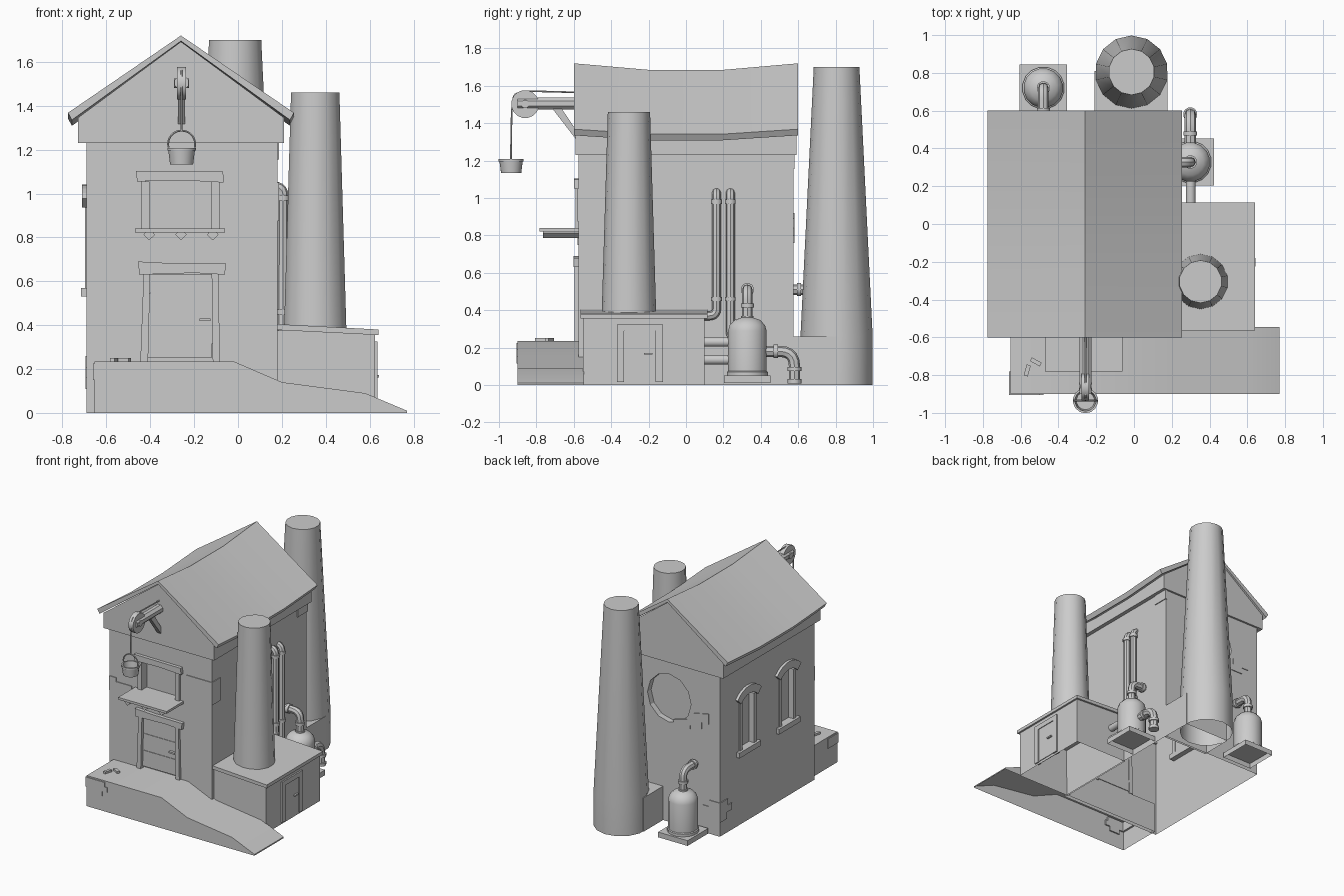
import bpy, bmesh, math
from mathutils import Vector

if "Cube" in bpy.data.objects:
    bpy.data.objects.remove(bpy.data.objects["Cube"])


def select(ob):
    bpy.ops.object.select_all(action='DESELECT')
    ob.select_set(True)
    bpy.context.view_layer.objects.active = ob


def mesh(name, verts, faces):
    me = bpy.data.meshes.new(name)
    me.from_pydata(verts, [], faces)
    bm = bmesh.new()
    bm.from_mesh(me)
    bmesh.ops.recalc_face_normals(bm, faces=bm.faces)
    bm.to_mesh(me)
    bm.free()
    ob = bpy.data.objects.new(name, me)
    bpy.context.collection.objects.link(ob)
    return ob


def hollow(ob, *levels):
    # remove the horizontal faces lying at the given heights
    bm = bmesh.new()
    bm.from_mesh(ob.data)
    bad = [f for f in bm.faces if any(all(abs(v.co.z - z) < 1e-4 for v in f.verts) for z in levels)]
    bmesh.ops.delete(bm, geom=bad, context='FACES')
    bm.to_mesh(ob.data)
    bm.free()


def loft(name, rings):
    n, m = len(rings[0]), len(rings)
    faces = [(k * n + i, k * n + (i + 1) % n, (k + 1) * n + (i + 1) % n, (k + 1) * n + i)
             for k in range(m - 1) for i in range(n)]
    faces += [tuple(range(n)), tuple(range((m - 1) * n, m * n))]
    return mesh(name, [p for r in rings for p in r], faces)


def prism(name, pts, axis, a, b):
    if axis == 'x':
        return loft(name, [[(t, u, v) for u, v in pts] for t in (a, b)])
    return loft(name, [[(u, t, v) for u, v in pts] for t in (a, b)])


def box(name, x0, x1, y0, y1, z0, z1):
    return prism(name, [(x0, z0), (x1, z0), (x1, z1), (x0, z1)], 'y', y0, y1)


def smooth(ob):
    select(ob)
    bpy.ops.object.shade_smooth_by_angle(angle=math.radians(40))
    return ob


def lathe(name, prof, loc, n=12, axis=(0, 0, 1)):
    q = Vector((0, 0, 1)).rotation_difference(Vector(axis))
    rings = [[Vector(loc) + q @ Vector((r * math.cos(t), r * math.sin(t), z))
              for t in (2 * math.pi * (i + .5) / n for i in range(n))] for r, z in prof]
    return smooth(loft(name, rings))


def rod(name, p, q, r, n=12):
    d = Vector(q) - Vector(p)
    return lathe(name, [(r, 0), (r, d.length)], p, n, d.normalized())


def pipe(name, pts, r, bend=.06, res=2):
    # path with rounded corners, swept as a round tube
    pts = [Vector(p) for p in pts]
    path = [pts[0]]
    for a, b, c in zip(pts, pts[1:], pts[2:]):
        p, q = b + (a - b).normalized() * bend, b + (c - b).normalized() * bend
        path += [p.lerp(b, t / 5).lerp(b.lerp(q, t / 5), t / 5) for t in range(6)]
    path.append(pts[-1])
    cu = bpy.data.curves.new(name, 'CURVE')
    cu.dimensions, cu.bevel_depth, cu.bevel_resolution, cu.use_fill_caps = '3D', r, res, True
    sp = cu.splines.new('POLY')
    sp.points.add(len(path) - 1)
    for s, p in zip(sp.points, path):
        s.co = (*p, 1)
    ob = bpy.data.objects.new(name, cu)
    bpy.context.collection.objects.link(ob)
    select(ob)
    bpy.ops.object.convert(target='MESH')
    return smooth(bpy.context.view_layer.objects.active)


def flange(loc, axis=(0, 0, 1), r=.034):
    lathe("pipe_flange", [(r, -.011), (r, .011)], loc, 12, axis)


def arc(cx, cz, r, a0, a1, n=8):
    return [(cx + r * math.cos(math.radians(a0 + (a1 - a0) * i / n)),
             cz + r * math.sin(math.radians(a0 + (a1 - a0) * i / n))) for i in range(n + 1)]


# Main walls with recessed openings, open underneath
walls = box("main_walls", -.69, .18, -.575, .575, 0, 1.24)
cutters = [box("door_cutter", -.42, -.11, -.7, -.55, .23, .64),
           box("loft_cutter", -.42, -.1, -.7, -.53, .84, 1.06),
           prism("round_cutter", arc(-.26, .95, .185, 0, 330, 11), 'y', .53, .7)]
for y in (-.24, .24):
    cutters.append(prism("window_cutter", [(y - .095, .56), (y + .095, .56)] + arc(y, .84, .145, 49, 131),
                         'x', -.8, -.655))
for c in cutters:
    m = walls.modifiers.new("opening", 'BOOLEAN')
    m.operation, m.object, m.solver = 'DIFFERENCE', c, 'EXACT'
select(walls)
bpy.ops.object.convert(target='MESH')
for c in cutters:
    bpy.data.objects.remove(c)
hollow(walls, 0, 1.24)

# Gable storey and sagging roof
CX = -.26
gable, roof = [], []
for y, s in ((-1, 0), (-.33, .035), (.33, .035), (1, 0)):
    e = s * .75
    gable.append([(CX + dx, y * .59, z) for dx, z in
                  ((-.47, 1.23), (.47, 1.23), (.47, 1.345 - e), (0, 1.692 - s), (-.47, 1.345 - e))])
    roof.append([(CX + dx, y * .6, z - (s if dx == 0 else e)) for dx, z in
                 ((-.515, 1.368), (0, 1.72), (.515, 1.368), (.497, 1.335), (0, 1.695), (-.497, 1.335))])
loft("gable_storey", gable)
smooth(loft("roof", roof))

# Front terrace running down into a ramp
ramp = prism("terrace_ramp", [(-.655, 0), (.77, 0), (.77, .01), (.58, .09), (.2, .14), (-.02, .235),
                              (-.655, .235)], 'y', -.9, -.545)
hollow(smooth(ramp), 0)
for x, y, a in ((-.52, -.73, -.5), (-.565, -.775, 1.3)):
    b = box("loose_brick", -.03, .03, -.011, .011, 0, .016)
    b.location, b.rotation_euler = (x, y, .235), (0, 0, a)

# Front door
prism("door_panel", [(-.41, .25), (-.12, .25), (-.105, .63), (-.4, .63)], 'y', -.572, -.545)
for z in (.37, .5):
    box("door_band", -.4, -.12, -.576, -.56, z - .004, z + .004)
box("door_handle", -.175, -.125, -.592, -.57, .418, .43)
prism("door_post", [(-.445, .235), (-.41, .235), (-.4, .64), (-.43, .64)], 'y', -.595, -.54)
prism("door_post", [(-.115, .235), (-.082, .235), (-.09, .64), (-.12, .64)], 'y', -.595, -.54)
prism("door_lintel", [(-.45, .63), (-.2, .638), (-.06, .63), (-.055, .68), (-.3, .682), (-.455, .69)],
      'y', -.602, -.55)

# Loft opening with hanging shelf
for x in (-.422, -.103):
    box("loft_post", x - .018, x + .018, -.592, -.53, .84, 1.055)
prism("loft_lintel", [(-.46, 1.055), (-.25, 1.06), (-.065, 1.05), (-.068, 1.1), (-.465, 1.103)], 'y', -.6, -.54)
box("loft_shelf", -.47, -.06, -.782, -.56, .822, .84)
for x in (-.405, -.26, -.115):
    prism("shelf_beam", [(x - .026, .812), (x - .016, .825), (x + .016, .825), (x + .026, .812), (x, .787)],
          'y', -.765, -.56)

# Hoist: beam, brace, pulley, rope and bucket
hx, by = -.257, -.935
rod("hoist_beam", (hx, -.9, 1.505), (hx, -.57, 1.505), .034, 8)
prism("hoist_brace", [(-.72, 1.485), (-.67, 1.485), (-.585, 1.36), (-.585, 1.31)], 'x', hx - .016, hx + .016)
rod("pulley_wheel", (hx - .02, -.86, 1.502), (hx + .02, -.86, 1.502), .075, 16)
rod("pulley_hub", (hx - .034, -.86, 1.502), (hx + .034, -.86, 1.502), .022)
pipe("hoist_rope", [(hx, -.585, 1.565), (hx, -.86, 1.572), (hx, -.92, 1.555), (hx, by + .003, 1.47),
                    (hx, by, 1.285)], .005, .02, 1)
lathe("bucket", [(.054, 1.133), (.062, 1.195), (.067, 1.195), (.067, 1.208), (.056, 1.208), (.048, 1.145)],
      (hx, by, 0), 14)
pipe("bucket_handle", [(x, by, z) for x, z in arc(hx, 1.225, .062, -15, 195, 12)], .005, .004, 1)

# Side annex with sloping roof and small door
hollow(box("annex_walls", .17, .625, -.55, .1, 0, .375), 0)
prism("annex_roof", [(.175, .378), (.64, .355), (.64, .38), (.175, .405)], 'y', -.565, .115)
for y0, y1 in ((-.37, -.332), (-.163, -.122)):
    box("annex_door_post", .6, .636, y0, y1, .015, .325)
box("annex_door_head", .6, .636, -.332, -.163, .288, .325)
box("annex_door", .6, .63, -.33, -.165, .02, .288)
box("annex_door_handle", .62, .643, -.225, -.18, .162, .172)

# Chimneys
lathe("side_chimney", [(.146, .37), (.113, 1.46)], (.352, -.305, 0), 14)
hollow(lathe("rear_chimney", [(.193, 0), (.193, .26), (.122, 1.7)], (-.013, .805, 0), 14), 0)
hollow(box("rear_chimney_base", -.208, .178, .56, .81, 0, .26), 0)


# Boilers with elbow pipe going to the wall
def boiler(x, y, to_wall):
    hollow(box("boiler_plinth", x - .125, x + .125, y - .125, y + .125, .01, .05), .01)
    lathe("boiler_tank", [(.112, .05), (.112, .07), (.105, .075), (.105, .29), (.096, .32), (.07, .348),
                          (.034, .36), (.034, .37)], (x, y, 0), 16)
    d = Vector(to_wall)
    top = Vector((x, y, .51))
    pipe("boiler_outlet", [(x, y, .34), top, top + d], .028, .055)
    flange((x, y, .425), r=.036)
    flange(top + d * .75, d.normalized(), .036)


boiler(.298, .328, (-.125, 0, 0))
boiler(-.48, .72, (0, -.155, 0))

# Pipework around the side boiler
for z in (.23, .135):
    rod("annex_pipe", (.3, .09, z), (.3, .24, z), .026)
pipe("drain_pipe", [(.298, .42, .18), (.298, .58, .18), (.298, .58, .01)], .03, .08)
flange((.298, .48, .18), (0, 1, 0), .038)
flange((.298, .58, .085), r=.038)
flange((.298, .58, .02), r=.038)
pipe("riser_pipe", [(.16, .163, 1.03), (.205, .163, 1.03), (.205, .163, .37), (.205, .1, .37)], .024, .04)
pipe("riser_pipe", [(.16, .237, 1.03), (.205, .237, 1.03), (.205, .237, .25), (.25, .29, .25)], .024, .04)
for y in (.163, .237):
    flange((.205, y, .98), r=.03)
    flange((.205, y, .46), r=.03)

# Arched windows on the left wall
for y in (-.24, .24):
    box("window_sill", -.715, -.65, y - .13, y + .13, .53, .57)
    prism("window_arch", arc(y, .84, .2, 43, 137) + arc(y, .84, .14, 137, 43), 'x', -.71, -.66)
    for s in (-1, 1):
        box("window_jamb", -.698, -.65, y + s * .085 - .015, y + s * .085 + .015, .57, .95)

# Patches of bare brick with stepped outlines
T = .006
prism("brick_patch", [(-.69, .76), (-.45, .75), (-.45, .78), (-.425, .78), (-.425, .81), (-.5, .81),
                      (-.5, .84), (-.63, .84), (-.63, .87), (-.69, .87)], 'y', -.575 - T, -.56)
prism("brick_patch", [(-.03, .93), (.06, .93), (.06, .9), (.08, .9), (.08, .875), (.18 + T, .875),
                      (.18 + T, 1.05), (-.03, 1.05)], 'y', -.575 - T, -.56)
box("brick_patch", .17, .18 + T, -.575, -.475, .875, 1.05)
box("brick_patch", .17, .18 + T, .46, .575 + T, 1.155, 1.23)
prism("brick_patch", [(-.655 - T, .15), (-.61, .15), (-.61, .115), (-.52, .115), (-.52, .15), (-.48, .15),
                      (-.48, .19), (-.5, .19), (-.5, .225), (-.655 - T, .225)], 'y', -.9 - T, -.89)
box("brick_patch", -.655 - T, -.64, -.9, -.78, .15, .225)
prism("brick_patch", [(-.6, .92), (-.46, .89), (-.46, .84), (-.3, .8), (-.3, .76), (-.44, .76), (-.44, .79),
                      (-.54, .79), (-.54, .84), (-.6, .84)], 'y', .56, .575 + T)
for z0, z1, w in ((.11, .16, .08), (.16, .21, .14), (.21, .26, .09)):
    box("corner_bricks", -.69 - T, -.69 + w, .575 - w, .575 + T, z0, z1)
